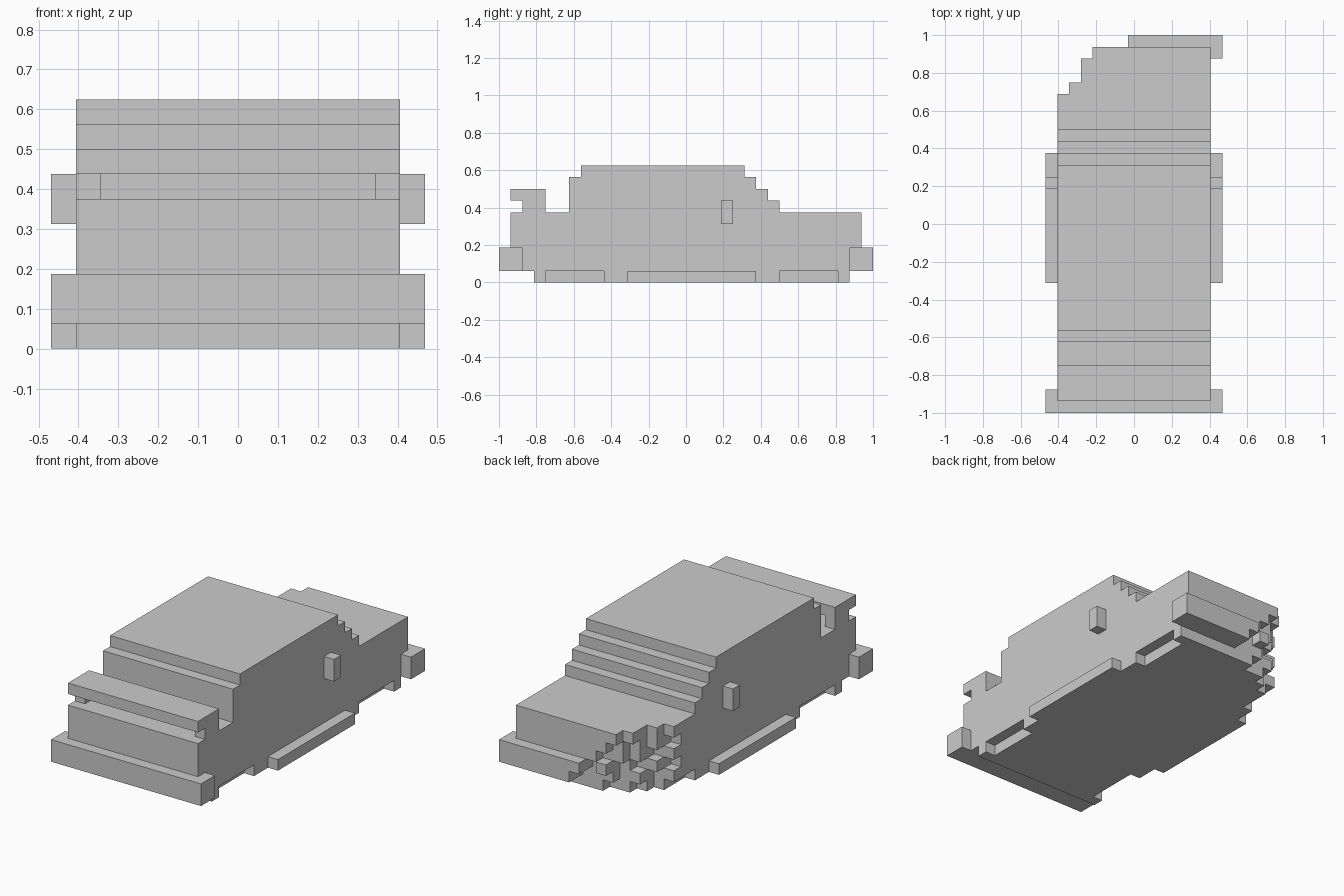
import bpy, bmesh
from mathutils import Vector

if "Cube" in bpy.data.objects:
    bpy.data.objects.remove(bpy.data.objects["Cube"])

U = 1 / 16  # one block


def prism(name, pts, direction):
    """Extrude a flat outline (in block units) along a direction."""
    bm = bmesh.new()
    face = bm.faces.new([bm.verts.new(Vector(p) * U) for p in pts])
    ext = bmesh.ops.extrude_face_region(bm, geom=[face])
    moved = [g for g in ext["geom"] if isinstance(g, bmesh.types.BMVert)]
    bmesh.ops.translate(bm, verts=moved, vec=Vector(direction) * U)
    if face.is_valid is False or len(bm.faces) < len(pts) + 2:
        bm.faces.new([v for v in bm.verts if v not in moved])
    bmesh.ops.recalc_face_normals(bm, faces=bm.faces)
    mesh = bpy.data.meshes.new(name)
    bm.to_mesh(mesh)
    bm.free()
    obj = bpy.data.objects.new(name, mesh)
    bpy.context.collection.objects.link(obj)
    return obj


def plan(name, pts, z0, z1):
    return prism(name, [(x, y, z0) for x, y in pts], (0, 0, z1 - z0))


def box(name, x, y, z):
    return plan(name, [(x[0], y[0]), (x[1], y[0]), (x[1], y[1]), (x[0], y[1])], *z)


def torn_edge(limits, y_max):
    """Stepped outline from right to left; limits are y ends of columns from x=-6.5."""
    pts, y = [], y_max
    for i in reversed(range(len(limits))):
        x = -5.5 + i
        if limits[i] != y:
            pts += [(x, y), (x, limits[i])]
            y = limits[i]
    return pts + [(-6.5, y)]


# Cabin and tail from the side profile
profile = [(-14, 1), (-14, 3), (-15, 3), (-15, 6), (-10, 6), (-10, 9), (-9, 9), (-9, 10),
           (5, 10), (5, 9), (6, 9), (6, 8), (7, 8), (7, 7), (8, 7), (8, 1)]
prism("cabin_body", [(-6.5, y, z) for y, z in profile], (13, 0, 0))

# Hood in layers, with the wrecked corner stepped away
hood_layers = {
    5: ([11, 12, 14], 15),
    4: ([10, 12, 13, 14], 15),
    3: ([11, 11, 13, 14, 14], 15),
    2: ([10, 12, 12, 13], 14),
    1: ([11, 11, 13, 13], 14),
}
for z, (limits, y_max) in hood_layers.items():
    outline = [(-6.5, 8), (6.5, 8), (6.5, y_max)] + torn_edge(limits, y_max)
    plan(f"hood_layer_{z}", outline, z, z + 1)

# Floor with shallow wheel recesses
floor = [(-6.5, -13), (6.5, -13), (6.5, -12), (5.5, -12), (5.5, -7), (6.5, -7),
         (6.5, 8), (5.5, 8), (5.5, 13), (6.5, 13), (6.5, 14),
         (-1.5, 14), (-1.5, 13), (-3.5, 13), (-3.5, 12), (-4.5, 12), (-4.5, 11),
         (-5.5, 11), (-5.5, 8), (-6.5, 8), (-6.5, -7), (-5.5, -7), (-5.5, -12), (-6.5, -12)]
plan("floor", floor, 0, 1)

# Bumpers: one whole, one broken off
box("whole_bumper", (-7.5, 7.5), (-16, -14), (1, 3))
box("broken_bumper_upper", (-0.5, 7.5), (14, 16), (2, 3))
box("broken_bumper_lower", (0.5, 7.5), (14, 16), (1, 2))
box("bumper_shard", (-2.5, -1.5), (14, 15), (2, 3))

# Spoiler wing
box("spoiler_wing", (-6.5, 6.5), (-15, -12), (7, 8))

# Paired side parts
for s, side in ((-1, "left"), (1, "right")):
    outer = sorted((6.5 * s, 7.5 * s))
    box(f"{side}_sill", outer, (-5, 6), (0, 1))
    box(f"{side}_mirror", outer, (3, 4), (5, 7))
    box(f"{side}_spoiler_post", sorted((5.5 * s, 6.5 * s)), (-14, -12), (6, 7))
